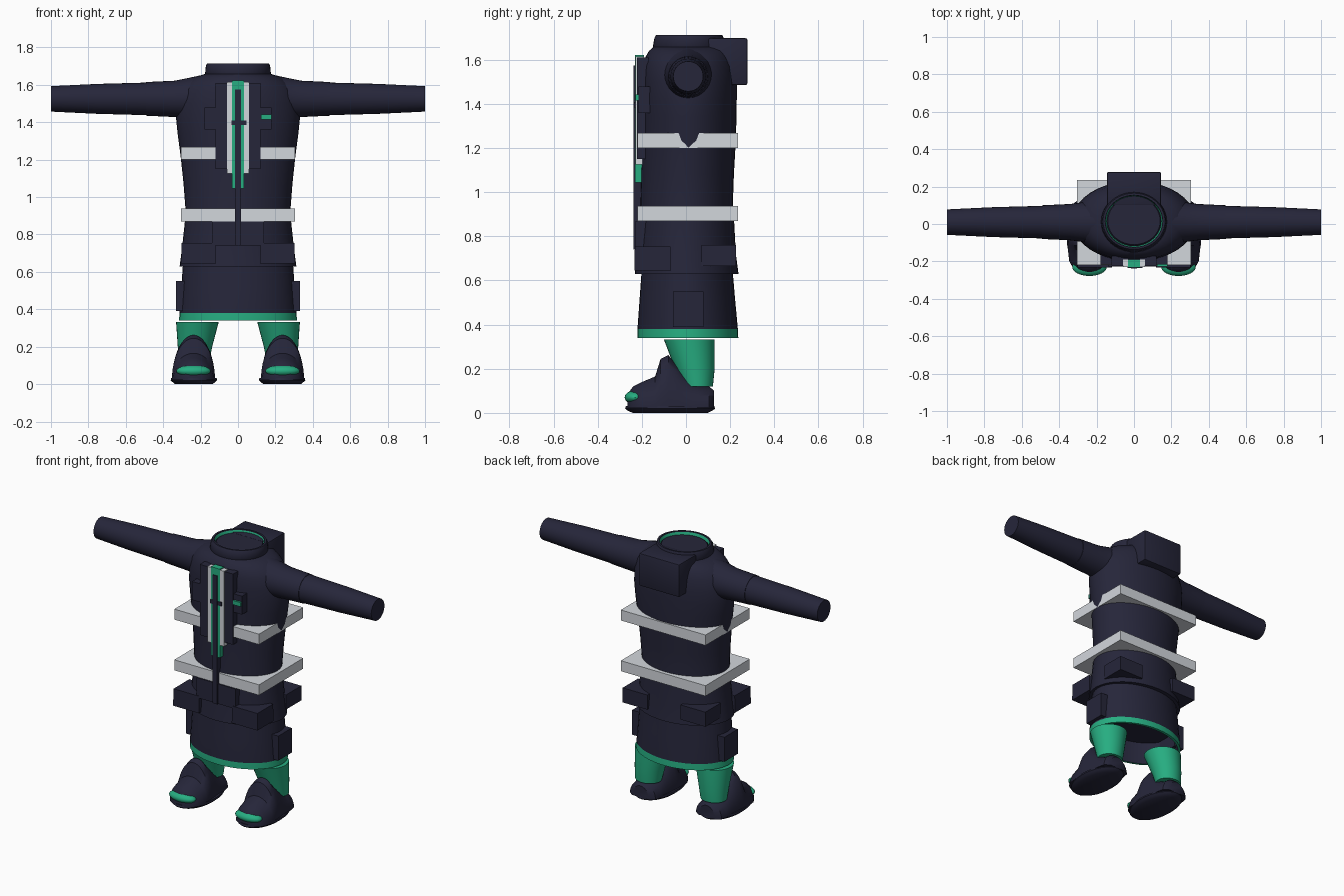
import bpy, bmesh
from math import cos, sin, pi
from mathutils import Vector

if "Cube" in bpy.data.objects:
    bpy.data.objects.remove(bpy.data.objects["Cube"], do_unlink=True)


def material(name, rgb):
    m = bpy.data.materials.new(name)
    m.use_nodes = True
    m.diffuse_color = (*rgb, 1)
    m.node_tree.nodes["Principled BSDF"].inputs["Base Color"].default_value = (*rgb, 1)
    return m


NAVY = material("navy cloth", (0.019, 0.019, 0.042))
GREEN = material("green trim", (0.02, 0.42, 0.22))
SILVER = material("reflective silver", (0.65, 0.68, 0.72))


def finish(name, bm, *mats, rule=None, angle=0.7):
    """Turn a bmesh into an object, with an optional rule for face colours."""
    bmesh.ops.recalc_face_normals(bm, faces=bm.faces)
    if rule:
        for f in bm.faces:
            f.material_index = rule(f.calc_center_median())
    me = bpy.data.meshes.new(name)
    bm.to_mesh(me)
    bm.free()
    ob = bpy.data.objects.new(name, me)
    bpy.context.collection.objects.link(ob)
    for m in mats:
        me.materials.append(m)
    bpy.ops.object.select_all(action="DESELECT")
    ob.select_set(True)
    bpy.context.view_layer.objects.active = ob
    bpy.ops.object.shade_smooth_by_angle(angle=angle)
    return ob


def ring(centre, u, v, n=40, arc=2 * pi):
    steps = n if arc > 6 else n - 1
    return [Vector(centre) + Vector(u) * cos(arc * i / steps) + Vector(v) * sin(arc * i / steps)
            for i in range(n)]


def loft(name, rings, *mats, rule=None, caps=(True, True)):
    bm = bmesh.new()
    rows = [[bm.verts.new(p) for p in r] for r in rings]
    for a, b in zip(rows, rows[1:]):
        for i in range(len(a)):
            j = (i + 1) % len(a)
            bm.faces.new((a[i], a[j], b[j], b[i]))
    for row, wanted in zip((rows[0], rows[-1]), caps):
        if wanted:
            bm.faces.new(row)
    return finish(name, bm, *mats, rule=rule)


def stack(name, stations, *mats, **kw):
    """Stations are (z, half width, front y, back y)."""
    return loft(name, [ring((0, (f + b) / 2, z), (a, 0, 0), (0, (b - f) / 2, 0))
                       for z, a, f, b in stations], *mats, **kw)


def box(name, x, y, z, mat, bevel=0.0, taper=1.0):
    """Box between limits; taper scales the lower x and y about the centre."""
    bm = bmesh.new()
    bmesh.ops.create_cube(bm, size=1)
    for v in bm.verts:
        k = taper if v.co.z < 0 else 1
        v.co = [(lo + hi) / 2 + c * s * (hi - lo)
                for c, s, (lo, hi) in zip(v.co, (k, k, 1), (x, y, z))]
    if bevel:
        bmesh.ops.bevel(bm, geom=bm.edges[:], offset=bevel, segments=2, profile=0.5, affect="EDGES")
    return finish(name, bm, mat)


# Skirt with green hem, hollow underneath
stack("skirt", [(0.48, 0.28, -0.19, 0.20), (0.34, 0.30, -0.205, 0.22), (0.34, 0.315, -0.22, 0.237),
                (0.38, 0.313, -0.22, 0.235), (0.52, 0.303, -0.21, 0.222), (0.66, 0.293, -0.20, 0.21)],
      NAVY, GREEN, rule=lambda c: 1 if c.z < 0.375 else 0)

# Jacket body
stack("jacket", [(0.63, 0.312, -0.232, 0.238), (0.72, 0.30, -0.222, 0.226), (0.87, 0.284, -0.21, 0.218),
                 (0.94, 0.281, -0.207, 0.212), (1.08, 0.292, -0.203, 0.217), (1.22, 0.307, -0.20, 0.225),
                 (1.34, 0.323, -0.20, 0.229), (1.42, 0.331, -0.20, 0.23), (1.50, 0.326, -0.20, 0.23),
                 (1.57, 0.305, -0.197, 0.222), (1.61, 0.275, -0.185, 0.21), (1.64, 0.235, -0.168, 0.195),
                 (1.66, 0.17, -0.145, 0.17)], NAVY)

# Collar with green lining and a closed top
stack("collar", [(1.64, 0.165, -0.14, 0.165), (1.66, 0.176, -0.15, 0.172), (1.70, 0.172, -0.143, 0.17),
                 (1.713, 0.166, -0.135, 0.165), (1.713, 0.154, -0.125, 0.154), (1.685, 0.148, -0.12, 0.15)],
      NAVY, caps=(True, False))
stack("collar_lining", [(1.708, 0.152, -0.123, 0.152), (1.69, 0.146, -0.118, 0.147)], GREEN,
      caps=(False, False))
stack("collar_inside", [(1.68, 0.15, -0.122, 0.152), (1.695, 0.14, -0.11, 0.142)], NAVY)

# Folded hood at the back of the neck
box("hood", (-0.145, 0.145), (0.10, 0.278), (1.485, 1.698), NAVY, bevel=0.008)

# Reflective bands
for label, z in (("waist", 0.87), ("chest", 1.20)):
    box(label + "_band", (-0.305, 0.305), (-0.22, 0.235), (z, z + 0.068), SILVER)

# Front closure
box("front_panel", (-0.12, 0.12), (-0.222, -0.17), (1.15, 1.61), NAVY)
box("lower_panel", (-0.14, 0.14), (-0.228, -0.17), (0.74, 0.87), NAVY)
box("closure_silver", (-0.06, 0.06), (-0.229, -0.19), (1.125, 1.615), SILVER)
box("closure_green", (-0.032, 0.032), (-0.232, -0.19), (1.045, 1.622), GREEN)
box("zip_strip", (-0.016, 0.016), (-0.237, -0.19), (0.74, 1.575), NAVY)
box("zip_pull", (-0.035, 0.045), (-0.236, -0.215), (1.385, 1.41), NAVY)
box("green_tab", (0.122, 0.178), (-0.228, -0.19), (1.415, 1.442), GREEN)

# Mirrored parts
for side, s in (("left", 1), ("right", -1)):
    def span(a, b):
        return tuple(sorted((s * a, s * b)))

    box(side + "_chest_pocket", span(0.12, 0.18), (-0.216, -0.14), (1.36, 1.48), NAVY)
    box(side + "_skirt_patch", span(0.26, 0.332), (-0.06, 0.08), (0.39, 0.55), NAVY)
    box(side + "_front_pocket", span(0.12, 0.302), (-0.232, -0.07), (0.645, 0.755), NAVY, taper=1.02)
    box(side + "_back_pocket", span(0.12, 0.298), (0.07, 0.226), (0.665, 0.76), NAVY)

    # Sleeve
    loft(side + "_sleeve", [ring((s * x, 0.01, z), (0, r, 0), (0, 0, r), 32) for x, z, r in
                            ((0.18, 1.53, 0.125), (0.26, 1.53, 0.108), (0.34, 1.525, 0.097),
                             (0.492, 1.525, 0.09), (0.492, 1.525, 0.087), (0.75, 1.525, 0.08),
                             (1.0, 1.525, 0.068))], NAVY)

    # Trouser leg
    loft(side + "_leg", [ring((s * x, y, z), (r, 0, 0), (0, q, 0), 32) for x, y, z, r, q in
                         ((0.235, 0.05, 0.12, 0.082, 0.072), (0.23, 0.04, 0.2, 0.092, 0.09),
                          (0.217, 0.015, 0.332, 0.114, 0.115))], GREEN)

    # Boot: domed slices from toe to heel
    loft(side + "_boot", [ring((s * 0.238, y, 0.025), (w, 0, 0), (0, 0, h - 0.025), 24, pi)
                          for y, w, h in ((-0.265, 0.045, 0.085), (-0.24, 0.085, 0.12), (-0.20, 0.108, 0.14),
                                          (-0.14, 0.115, 0.165), (-0.115, 0.115, 0.245), (-0.08, 0.113, 0.262),
                                          (-0.03, 0.108, 0.205), (0.03, 0.104, 0.15), (0.06, 0.102, 0.125),
                                          (0.105, 0.092, 0.12), (0.128, 0.06, 0.10))], NAVY)

    # Sole
    loft(side + "_sole", [ring((s * 0.236, -0.072, z), (a, 0, 0), (0, b, 0), 32) for z, a, b in
                          ((0.0, 0.1, 0.17), (0.012, 0.115, 0.195), (0.02, 0.124, 0.204),
                           (0.032, 0.122, 0.2))], NAVY)

    # Green toe cap
    bm = bmesh.new()
    bmesh.ops.create_uvsphere(bm, u_segments=24, v_segments=12, radius=1)
    for v in bm.verts:
        v.co = (s * 0.238 + 0.092 * v.co.x, -0.23 + 0.048 * v.co.y, 0.07 + 0.032 * v.co.z)
    finish(side + "_toe_cap", bm, GREEN)
